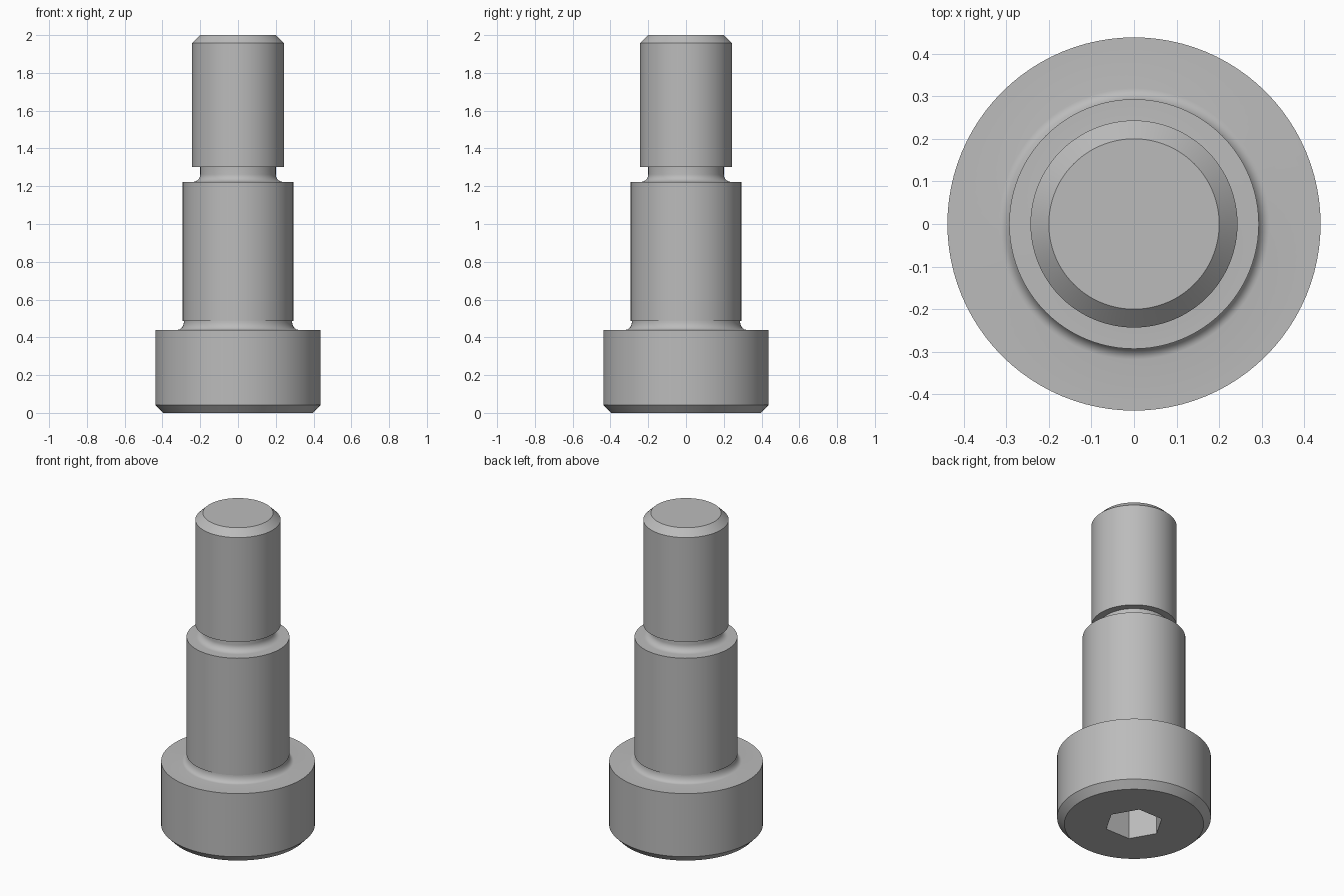
import bpy, bmesh, math

if "Cube" in bpy.data.objects:
    bpy.data.objects.remove(bpy.data.objects["Cube"])

steel = bpy.data.materials.new("steel_grey")
steel.diffuse_color = (0.5, 0.5, 0.5, 1)
steel.use_nodes = True
steel.node_tree.nodes["Principled BSDF"].inputs["Base Color"].default_value = steel.diffuse_color
SEG = 96


def fillet(r_out, z_low, r_in, z_high, n=8):
    """Concave quarter arc from a flat shoulder up to a shaft wall."""
    pts = []
    for i in range(n + 1):
        a = math.pi / 2 * i / n
        pts.append((r_out - (r_out - r_in) * math.sin(a),
                    z_high - (z_high - z_low) * math.cos(a)))
    return pts


# Half profile (radius, height) from the head up to the tip
profile = [(0.397, 0), (0.438, 0.043), (0.438, 0.44)]
profile += fillet(0.318, 0.44, 0.286, 0.487)                  # under-head fillet
profile += [(0.293, 0.487), (0.293, 1.223)]                   # shoulder
profile += fillet(0.24, 1.223, 0.2, 1.263)                    # neck groove
profile += [(0.2, 1.302), (0.243, 1.302), (0.243, 1.958), (0.2, 2.0)]

bm = bmesh.new()


def ring(r, z, n=SEG):
    return [bm.verts.new((r * math.cos(2 * math.pi * i / n),
                          r * math.sin(2 * math.pi * i / n), z)) for i in range(n)]


def bridge(a, b):
    n = len(a)
    for i in range(n):
        j = (i + 1) % n
        bm.faces.new((a[i], a[j], b[j], b[i]))


rings = [ring(r, z) for r, z in profile]
for low, high in zip(rings, rings[1:]):
    bridge(low, high)
bm.faces.new(rings[-1])

# Hexagonal socket sunk into the underside of the head
mouth, floor = ring(0.168, 0, 6), ring(0.168, 0.22, 6)
bridge(mouth, floor)
bm.faces.new(floor)

# Flat head face between the outer rim and the socket mouth
step = SEG // 6
rim = rings[0]
for k in range(6):
    arc = [rim[(k * step + i) % SEG] for i in range(step + 1)]
    bm.faces.new(arc + [mouth[(k + 1) % 6], mouth[k]])

bmesh.ops.recalc_face_normals(bm, faces=bm.faces)
mesh = bpy.data.meshes.new("shoulder_screw")
bm.to_mesh(mesh)
bm.free()
mesh.materials.append(steel)
screw = bpy.data.objects.new("shoulder_screw", mesh)
bpy.context.collection.objects.link(screw)

bpy.context.view_layer.objects.active = screw
screw.select_set(True)
bpy.ops.object.shade_smooth_by_angle(angle=math.radians(30))
